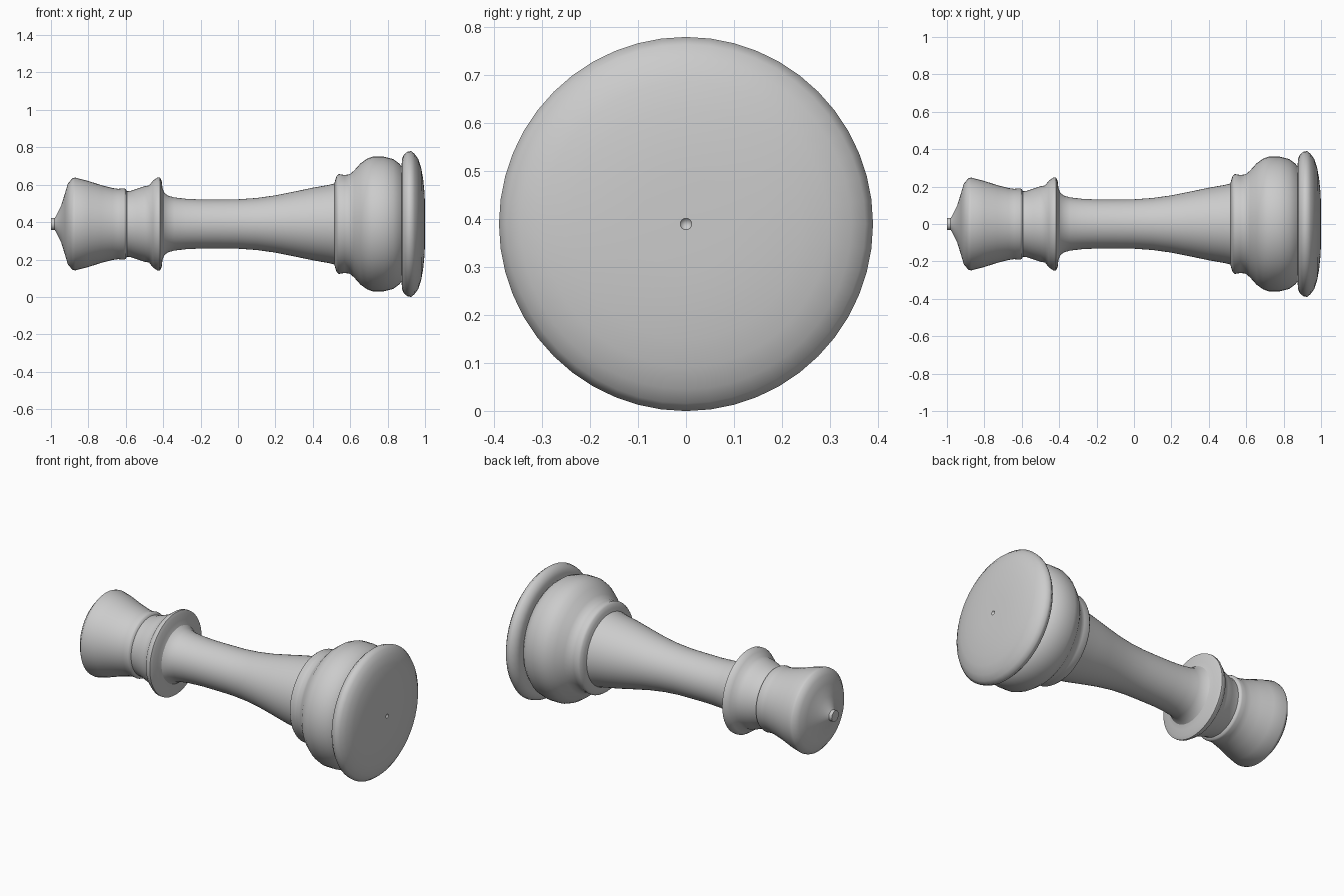
import bpy, bmesh, math

if "Cube" in bpy.data.objects:
    bpy.data.objects.remove(bpy.data.objects["Cube"])

SIDES = 48
AXIS_Z = 0.39


def lathe(name, profile):
    """Turn (x, radius) points about the lengthwise axis."""
    bm = bmesh.new()
    rings = []
    for x, r in profile:
        if r == 0:
            rings.append([bm.verts.new((x, 0, 0))] * SIDES)
        else:
            rings.append([bm.verts.new((x, r * math.cos(a), r * math.sin(a)))
                          for a in (2 * math.pi * i / SIDES for i in range(SIDES))])
    for a, b in zip(rings, rings[1:]):
        for i in range(SIDES):
            j = (i + 1) % SIDES
            bm.faces.new(dict.fromkeys((a[i], a[j], b[j], b[i])))
    # face outwards: profiles run along +x
    for f in bm.faces:
        f.normal_flip()
    bm.normal_update()
    mesh = bpy.data.meshes.new(name)
    # check orientation against the radial direction
    if sum(f.normal.y * f.calc_center_median().y + f.normal.z * f.calc_center_median().z
           for f in bm.faces) < 0:
        bmesh.ops.reverse_faces(bm, faces=bm.faces[:])
    bm.to_mesh(mesh)
    bm.free()
    ob = bpy.data.objects.new(name, mesh)
    ob.location.z = AXIS_Z
    bpy.context.collection.objects.link(ob)
    bpy.ops.object.select_all(action='DESELECT')
    ob.select_set(True)
    bpy.context.view_layer.objects.active = ob
    bpy.ops.object.shade_smooth_by_angle(angle=math.radians(50))
    return ob


# Flared head with a small tip
lathe("head", [(-1, 0), (-1, .033), (-.98, .033), (-.972, .045), (-.945, .10),
               (-.925, .165), (-.91, .215), (-.885, .245), (-.87, .248),
               (-.80, .23), (-.73, .207), (-.67, .192), (-.64, .188),
               (-.61, .191), (-.60, .187), (-.594, .175)])

# Collar under the head
lathe("collar", [(-.594, .175), (-.575, .177), (-.54, .188), (-.50, .202),
                 (-.475, .206), (-.455, .232), (-.43, .249), (-.417, .249),
                 (-.408, .23), (-.404, .195), (-.395, .168)])

# Slender stem
lathe("stem", [(-.395, .168), (-.375, .152), (-.34, .142), (-.28, .135),
               (-.20, .131), (-.1, .131), (0, .132), (.1, .139), (.2, .153),
               (.3, .173), (.4, .194), (.48, .208), (.515, .216)])

# Bulging foot with its upper bead
lathe("foot", [(.515, .216), (.52, .235), (.528, .258), (.54, .267),
               (.57, .262), (.597, .266), (.62, .285), (.655, .324),
               (.69, .349), (.72, .36), (.78, .36), (.83, .347),
               (.86, .325), (.875, .308)])

# Base disc with a tiny centre dimple
lathe("base", [(.875, .308), (.876, .345), (.885, .368), (.905, .386),
               (.925, .39), (.945, .374), (.965, .345), (.98, .297),
               (.99, .24), (.997, .17), (1, .10), (1, .012), (.985, 0)])
